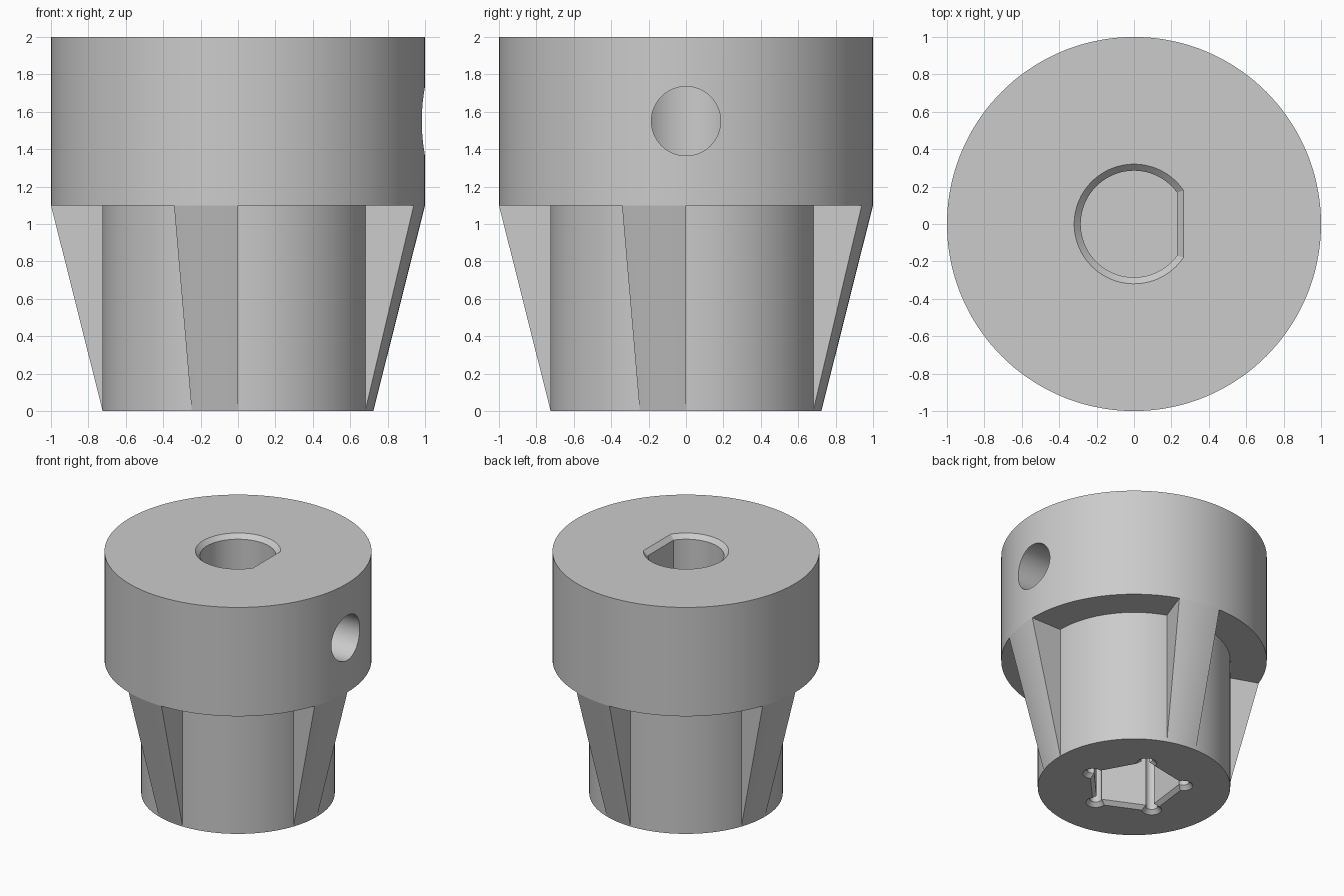
import bpy, bmesh
from math import sin, cos, acos, pi, radians
from mathutils import Matrix

if "Cube" in bpy.data.objects:
    bpy.data.objects.remove(bpy.data.objects["Cube"])

grey = bpy.data.materials.new("plain grey")
grey.use_nodes = True
grey.diffuse_color = (0.6, 0.6, 0.6, 1)
grey.node_tree.nodes["Principled BSDF"].inputs["Base Color"].default_value = (0.6, 0.6, 0.6, 1)


def arc(r, start, end, count):
    return [(r * cos(start + (end - start) * i / count),
             r * sin(start + (end - start) * i / count)) for i in range(count + 1)]


def ring(r, count=144, centre=(0, 0), turn=0.0):
    return [(x + centre[0], y + centre[1]) for x, y in arc(r, turn, turn + 2 * pi, count)[:-1]]


def loft(name, sections, matrix=None):
    """Skin a closed solid through (outline, height) sections."""
    bm = bmesh.new()
    rows = [[bm.verts.new((x, y, z)) for x, y in outline] for outline, z in sections]
    for low, high in zip(rows, rows[1:]):
        n = len(low)
        for i in range(n):
            j = (i + 1) % n
            bm.faces.new((low[i], low[j], high[j], high[i]))
    bm.faces.new(rows[0][::-1])
    bm.faces.new(rows[-1])
    if matrix:
        bm.transform(matrix)
    bmesh.ops.recalc_face_normals(bm, faces=bm.faces)
    mesh = bpy.data.meshes.new(name)
    bm.to_mesh(mesh)
    bm.free()
    mesh.materials.append(grey)
    obj = bpy.data.objects.new(name, mesh)
    bpy.context.collection.objects.link(obj)
    return obj


def select(obj):
    bpy.ops.object.select_all(action='DESELECT')
    obj.select_set(True)
    bpy.context.view_layer.objects.active = obj


def cut(target, cutter):
    cutter.hide_render = True
    select(target)
    mod = target.modifiers.new("cut", 'BOOLEAN')
    mod.operation, mod.solver, mod.object = 'DIFFERENCE', 'EXACT', cutter
    bpy.ops.object.modifier_apply(modifier=mod.name)
    bpy.data.objects.remove(cutter)


def smooth(obj):
    select(obj)
    bpy.ops.object.shade_smooth_by_angle(angle=radians(25))


CORE, RIM, STEP, TOP = 0.725, 1.0, 1.1, 2.0

# Stepped body: narrow nose below, wide collar above
body = loft("body", [(ring(CORE), 0), (ring(CORE), STEP), (ring(RIM), STEP), (ring(RIM), TOP)])


# D-shaped shaft bore with a chamfered mouth
def d_outline(r, flat):
    a = acos(flat / r)
    return arc(r, a, 2 * pi - a, 72)


cut(body, loft("bore_cutter", [(d_outline(0.285, 0.23), STEP), (d_outline(0.285, 0.23), 1.965),
                               (d_outline(0.355, 0.30), 2.035)]))

# Set-screw hole running from the flat side into the bore
cut(body, loft("screw_cutter", [(ring(0.185, 64), 0), (ring(0.185, 64), 1.2)],
               Matrix.Translation((0, 0, 1.55)) @ Matrix.Rotation(pi / 2, 4, 'Y')))

# Five-sided socket in the nose, with round corner reliefs
TURN = radians(-7)
cut(body, loft("socket_cutter", [(ring(0.44, 5, turn=TURN), -0.035), (ring(0.36, 5, turn=TURN), 0.03),
                                 (ring(0.36, 5, turn=TURN), 0.9)]))
for corner in ring(0.37, 5, turn=TURN):
    cut(body, loft("relief_cutter", [(ring(0.11, 24, corner), -0.035), (ring(0.045, 24, corner), 0.03),
                                     (ring(0.045, 24, corner), 0.9)]))
smooth(body)


# Four tapered ribs that widen from the nose to the collar
def rib_outline(r):
    return arc(r, radians(-20), 0, 8) + arc(0.68, 0, radians(-20), 8)


for k, side in enumerate(("right", "back", "left", "front")):
    rib = loft(side + "_rib", [(rib_outline(CORE), 0.005), (rib_outline(RIM), STEP)],
               Matrix.Rotation(k * pi / 2, 4, 'Z'))
    smooth(rib)
